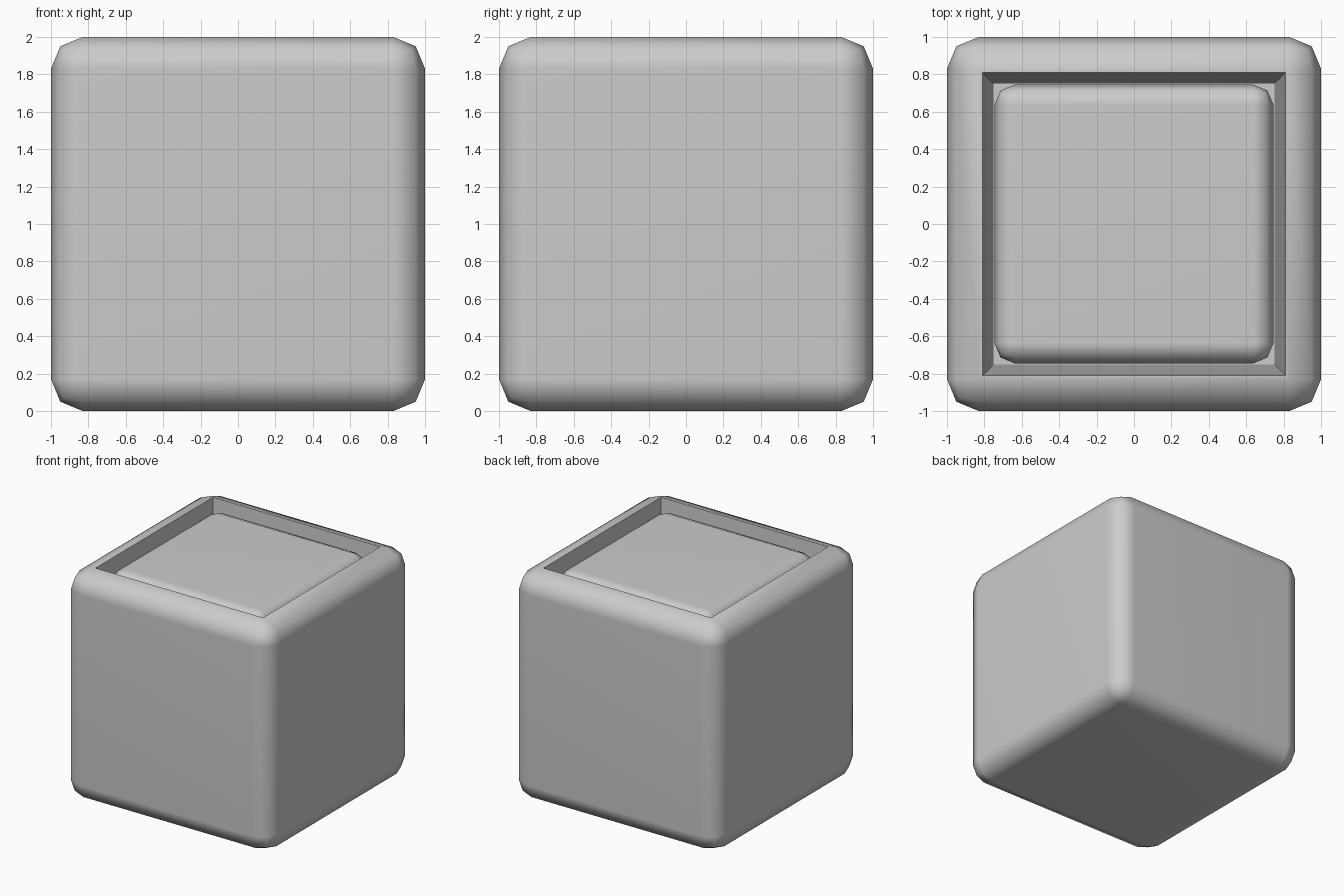
import bpy, bmesh, math
from mathutils import Matrix

if "Cube" in bpy.data.objects:
    bpy.data.objects.remove(bpy.data.objects["Cube"])


def rounded_cube(half, bevel, z):
    bm = bmesh.new()
    bmesh.ops.create_cube(bm, size=2 * half, matrix=Matrix.Translation((0, 0, z)))
    bmesh.ops.bevel(bm, geom=bm.edges[:], offset=bevel, segments=2,
                    profile=0.5, affect='EDGES')
    return bm


def finish(bm, name):
    bmesh.ops.recalc_face_normals(bm, faces=bm.faces[:])
    mesh = bpy.data.meshes.new(name)
    bm.to_mesh(mesh)
    bm.free()
    ob = bpy.data.objects.new(name, mesh)
    bpy.context.collection.objects.link(ob)
    bpy.ops.object.select_all(action='DESELECT')
    ob.select_set(True)
    bpy.context.view_layer.objects.active = ob
    bpy.ops.object.shade_smooth_by_angle(angle=math.radians(55))
    mod = ob.modifiers.new("weighted_normals", 'WEIGHTED_NORMAL')
    mod.keep_sharp = True


# Outer shell: rounded cube with a tapered square well sunk into the top
bm = rounded_cube(1.0, 0.17, 1.0)
bm.faces.ensure_lookup_table()
top = max(bm.faces, key=lambda f: f.calc_center_median().z)
bmesh.ops.inset_region(bm, faces=[top], thickness=0.03)
floor = bmesh.ops.extrude_face_region(bm, geom=[top])
bmesh.ops.delete(bm, geom=[top], context='FACES_ONLY')
for v in [g for g in floor['geom'] if isinstance(g, bmesh.types.BMVert)]:
    v.co.x = math.copysign(0.75, v.co.x)
    v.co.y = math.copysign(0.75, v.co.y)
    v.co.z = 0.47
finish(bm, "outer_shell")

# Inner block: smaller rounded cube filling the well, just below the rim
finish(rounded_cube(0.745, 0.107, 1.97 - 0.745), "inner_block")
